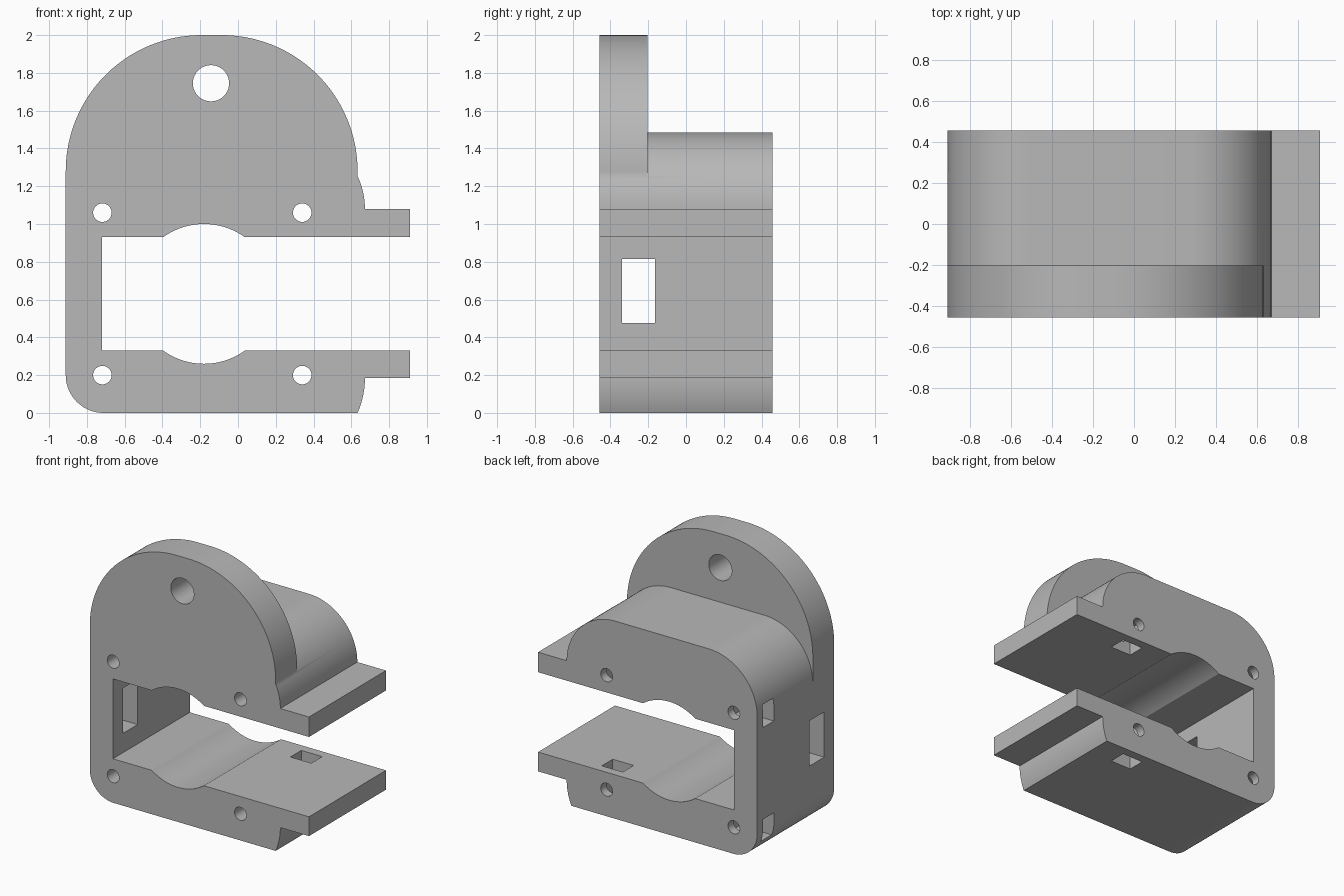
import bpy
import bmesh
from math import sin, cos, asin, radians, degrees

default = bpy.data.objects.get("Cube")
if default:
    bpy.data.objects.remove(default)

HALF = 0.457          # half depth of the clamp
LEFT = -0.912         # outer face of the closed side


def arc(cx, cz, r, start, end, n=28):
    """Points of an arc in the XZ plane, angles in degrees."""
    angles = [radians(start + (end - start) * i / n) for i in range(n + 1)]
    return [(cx + r * cos(a), cz + r * sin(a)) for a in angles]


def extrude(name, outline, y0, y1):
    """Solid made by sweeping an XZ outline from y0 to y1."""
    bm = bmesh.new()
    face = bm.faces.new([bm.verts.new((x, y0, z)) for x, z in outline])
    swept = bmesh.ops.extrude_face_region(bm, geom=[face])["geom"]
    verts = [v for v in swept if isinstance(v, bmesh.types.BMVert)]
    bmesh.ops.translate(bm, verts=verts, vec=(0, y1 - y0, 0))
    bmesh.ops.recalc_face_normals(bm, faces=bm.faces)
    mesh = bpy.data.meshes.new(name)
    bm.to_mesh(mesh)
    bm.free()
    obj = bpy.data.objects.new(name, mesh)
    bpy.context.collection.objects.link(obj)
    return obj


def box(name, x0, x1, y0, y1, z0, z1):
    return extrude(name, [(x0, z0), (x1, z0), (x1, z1), (x0, z1)], y0, y1)


def bore(name, x, z, r):
    return extrude(name, arc(x, z, r, 0, 360, 40)[:-1], -1, 1)


def combine(target, other, operation):
    """Apply a boolean and discard the helper."""
    other.hide_render = True
    mod = target.modifiers.new(operation, 'BOOLEAN')
    mod.operation = operation
    mod.solver = 'EXACT'
    mod.object = other
    bpy.context.view_layer.objects.active = target
    bpy.ops.object.modifier_apply(modifier=mod.name)
    bpy.data.objects.remove(other)


# Clamp body: C-shaped outline with two flanges and a rod seat in each jaw
low = degrees(asin(0.185 / 0.46))
seat = degrees(asin(0.3 / 0.37))
outline = (
    arc(LEFT + 0.2, 0.2, 0.2, 180, 270)
    + arc(0.212, 0.185, 0.46, -low, 0, 10)
    + [(0.91, 0.185), (0.91, 0.33)]
    + arc(-0.18, 0.63, 0.37, -seat, seat - 180)
    + [(-0.72, 0.33), (-0.72, 0.93)]
    + arc(-0.18, 0.63, 0.37, 180 - seat, seat)
    + [(0.91, 0.93), (0.91, 1.08)]
    + arc(0.267, 1.08, 0.405, 0, 90)
    + arc(LEFT + 0.405, 1.08, 0.405, 90, 180)
)
body = extrude("clamp_body", outline, -HALF, HALF)

# Rounded mounting plate rising at the front
R = 0.72
plate = extrude(
    "mounting_plate",
    [(LEFT, 1.03), (0.633, 1.03)]
    + arc(0.633 - R, 2 - R, R, 0, 90, 40)
    + arc(LEFT + R, 2 - R, R, 90, 180, 40),
    -HALF, -0.203)
combine(body, plate, 'UNION')

# Mounting hole, wall window and four screw holes
combine(body, bore("mounting_hole", -0.143, 1.745, 0.096), 'DIFFERENCE')
combine(body, box("wall_window", -1.1, -0.6, -0.338, -0.163, 0.475, 0.815), 'DIFFERENCE')
for z in (0.2, 1.06):
    for x in (-0.718, 0.34):
        combine(body, bore("screw_hole", x, z, 0.049), 'DIFFERENCE')
    # Nut slots entering from the closed side
    combine(body, box("side_nut_slot", -1.1, -0.63, 0.26, 0.39, z - 0.085, z + 0.085), 'DIFFERENCE')

# Nut slots entering the jaws vertically
for z0, z1 in ((-0.1, 0.5), (0.8, 1.145)):
    combine(body, box("jaw_nut_slot", 0.253, 0.427, 0.26, 0.39, z0, z1), 'DIFFERENCE')

# Single matte grey
grey = bpy.data.materials.new("light_grey")
grey.use_nodes = True
colour = (0.48, 0.48, 0.48, 1)
grey.diffuse_color = colour
grey.node_tree.nodes["Principled BSDF"].inputs["Base Color"].default_value = colour
body.data.materials.clear()
body.data.materials.append(grey)
for poly in body.data.polygons:
    poly.material_index = 0

bpy.ops.object.select_all(action='DESELECT')
body.select_set(True)
bpy.context.view_layer.objects.active = body
bpy.ops.object.shade_smooth_by_angle(angle=radians(25))
